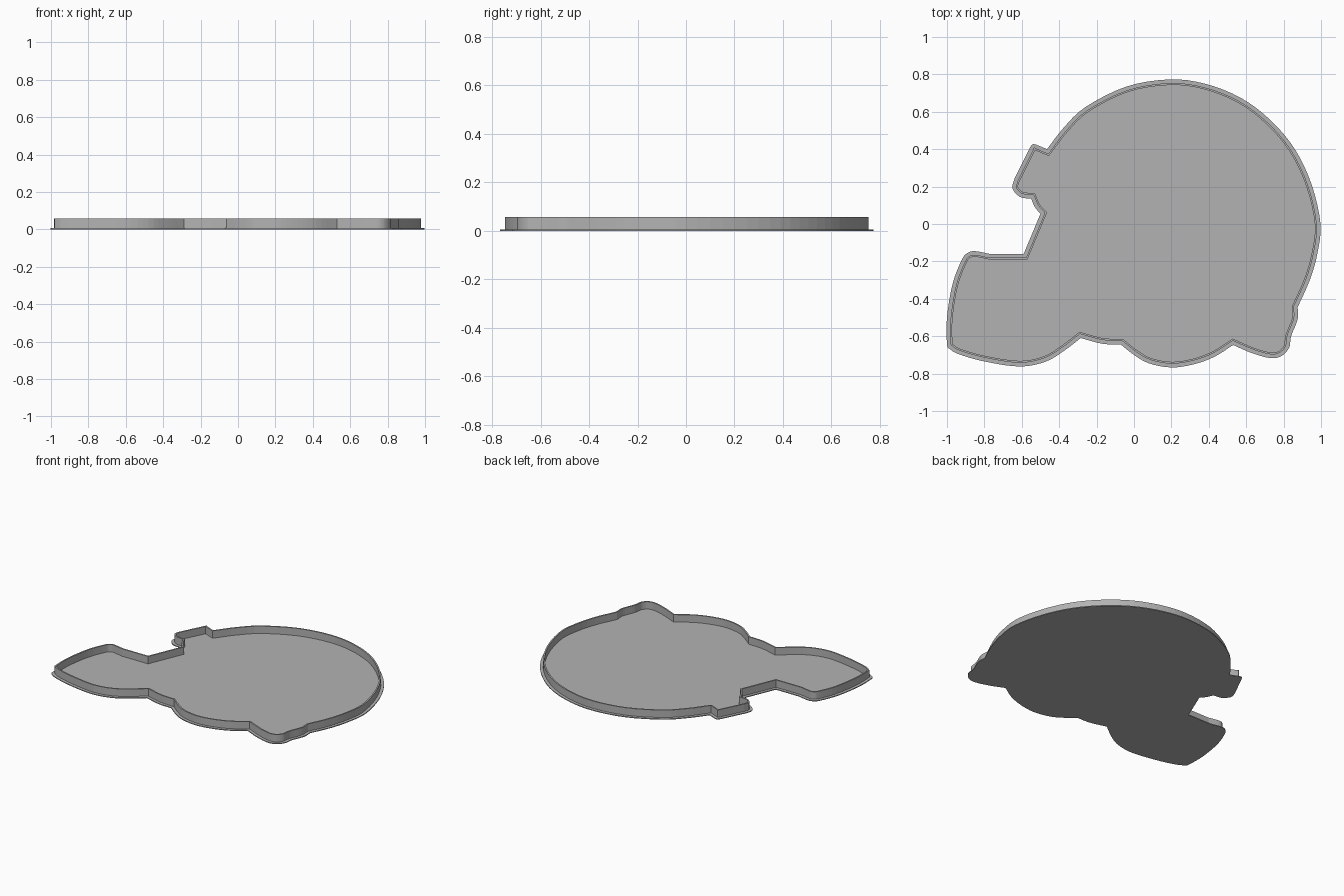
import bpy
import bmesh
from mathutils import Vector

default_cube = bpy.data.objects.get("Cube")
if default_cube:
    bpy.data.objects.remove(default_cube, do_unlink=True)

BASE_HEIGHT = 0.006
WALL_HEIGHT = 0.058
RIM = 0.02
WALL = 0.01

# Outline runs clockwise, in hundredths; each run is smooth and ends at a corner
RUNS = [
    # large dome
    [(-46.5, 40), (-38, 51), (-26, 62.5), (-4, 73.5), (19, 77.3), (38, 75),
     (57, 67.5), (73, 55.5), (86, 40), (95, 21), (99.7, 0), (98, -16), (94, -30), (87.5, -44.5)],
    # right foot
    [(87.5, -44.5), (87.5, -51), (84, -60), (83, -66), (79, -70.5), (73, -71.7), (63, -69), (53, -64.7)],
    # middle lobe
    [(53, -64.7), (43, -71), (32, -75), (20, -76.7), (8, -74.5), (0, -70), (-7, -64.5)],
    [(-7, -64.5), (-17, -64), (-28.5, -61)],
    # left foot
    [(-28.5, -61), (-37, -67.5), (-47, -73.5), (-61, -76.2), (-80, -73.5), (-94, -69.5), (-99, -66.5)],
    [(-99, -66.5), (-100, -64), (-100, -50), (-97, -32), (-92, -19), (-89, -15.5), (-85, -14.5), (-77, -16)],
    [(-77, -16), (-59, -16)],
    # side notch and tab
    [(-59, -16), (-50, 5.5)],
    [(-50, 5.5), (-53, 9), (-55, 13.5)],
    [(-55, 13.5), (-61, 14.5), (-65, 19), (-64, 24)],
    [(-64, 24), (-55.5, 41)],
    [(-55.5, 41), (-53.5, 42.7), (-46.5, 40)],
]


def smooth_run(points, steps=4):
    """Catmull-Rom samples through the points, leaving out the last one."""
    pts = [Vector(p) / 100 for p in points]
    if len(pts) == 2:
        return pts[:1]
    pts = [2 * pts[0] - pts[1]] + pts + [2 * pts[-1] - pts[-2]]
    samples = []
    for a, b, c, d in zip(pts, pts[1:], pts[2:], pts[3:]):
        for i in range(steps):
            t = i / steps
            samples.append(b + t / 2 * (c - a + t * (2 * a - 5 * b + 4 * c - d
                                                     + t * (3 * b - a - 3 * c + d))))
    return samples


def inset(loop, distance):
    """Move every point inward along its mitred corner."""
    moved = []
    for i, point in enumerate(loop):
        before = (point - loop[i - 1]).normalized()
        after = (loop[(i + 1) % len(loop)] - point).normalized()
        n_before = Vector((before.y, -before.x))
        n_after = Vector((after.y, -after.x))
        mitre = (n_before + n_after).normalized()
        moved.append(point + mitre * distance / max(mitre.dot(n_after), 0.5))
    return moved


def ring(bm, loop, z):
    return [bm.verts.new((p.x, p.y, z)) for p in loop]


def bridge(bm, first, second):
    for i in range(len(first)):
        bm.faces.new((first[i - 1], first[i], second[i], second[i - 1]))


def finish(bm, name, material):
    bmesh.ops.recalc_face_normals(bm, faces=bm.faces[:])
    mesh = bpy.data.meshes.new(name)
    bm.to_mesh(mesh)
    bm.free()
    mesh.materials.append(material)
    obj = bpy.data.objects.new(name, mesh)
    bpy.context.collection.objects.link(obj)
    return obj


grey = bpy.data.materials.new("plain_grey")
grey.use_nodes = True
grey.diffuse_color = (0.45, 0.45, 0.45, 1)
grey.node_tree.nodes["Principled BSDF"].inputs["Base Color"].default_value = grey.diffuse_color

outline = [p for run in RUNS for p in smooth_run(run)]

# Thin base plate with a projecting rim
bm = bmesh.new()
bottom = ring(bm, outline, 0)
top = ring(bm, outline, BASE_HEIGHT)
bridge(bm, bottom, top)
bm.faces.new(bottom)
bm.faces.new(top)
finish(bm, "base_plate", grey)

# Upright wall set in from the rim
bm = bmesh.new()
outer, inner = inset(outline, RIM), inset(outline, RIM + WALL)
rings = [ring(bm, loop, z) for loop, z in (
    (outer, BASE_HEIGHT), (outer, WALL_HEIGHT), (inner, WALL_HEIGHT), (inner, BASE_HEIGHT))]
for low, high in zip(rings, rings[1:]):
    bridge(bm, low, high)
finish(bm, "outline_wall", grey)
